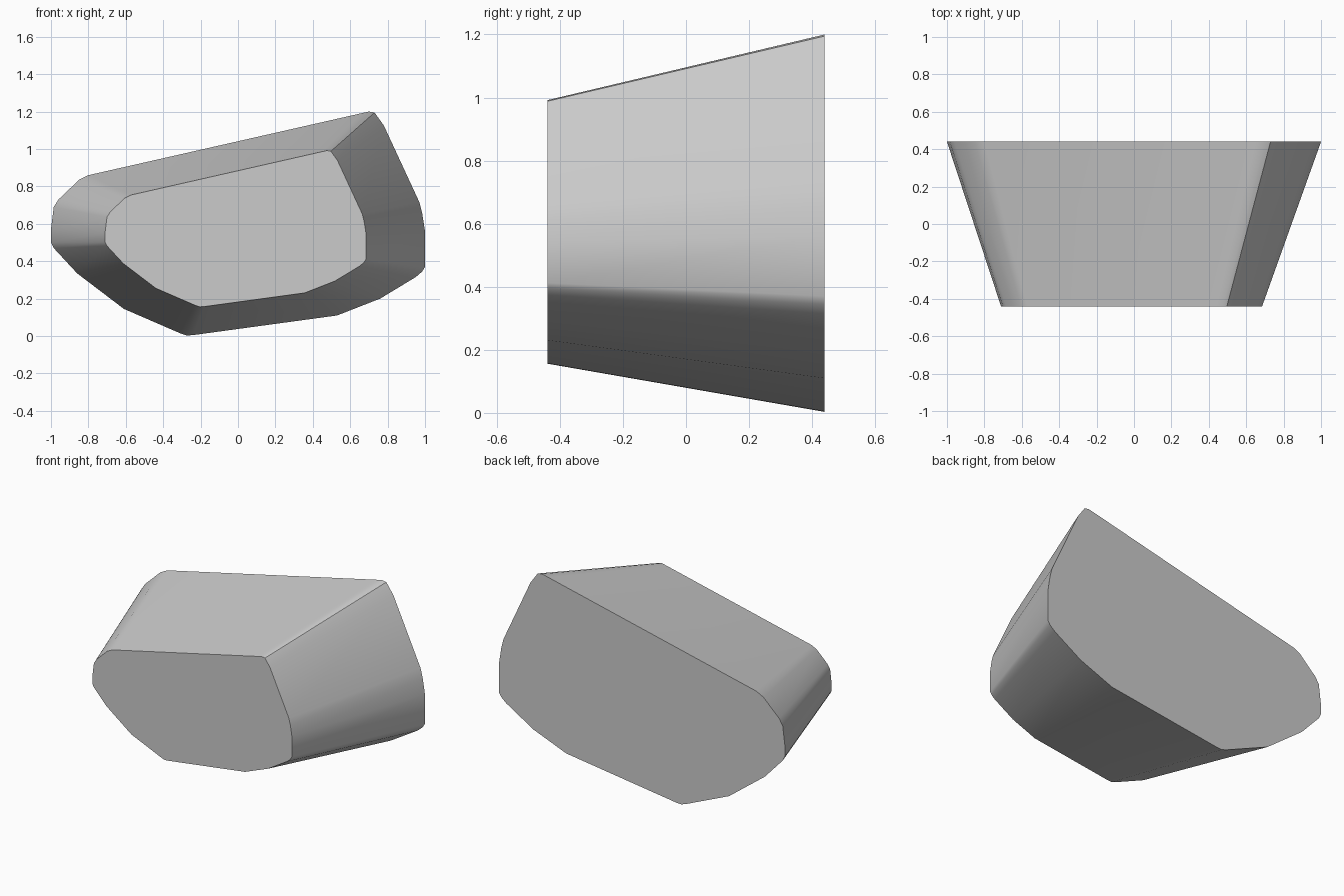
import bpy

if "Cube" in bpy.data.objects:
    bpy.data.objects.remove(bpy.data.objects["Cube"])

# Closed outline of the wide rear end, as (x, z)
OUTLINE = [
    (-1.0, 0.50), (-1.0, 0.57), (-0.985, 0.69), (-0.96, 0.73), (-0.85, 0.835),
    (-0.80, 0.86), (0.655, 1.19), (0.70, 1.20), (0.73, 1.195), (0.78, 1.125),
    (0.97, 0.715), (0.985, 0.655), (1.0, 0.56), (1.0, 0.37), (0.985, 0.345),
    (0.95, 0.315), (0.76, 0.20), (0.53, 0.11), (-0.24, 0.005), (-0.275, 0.003),
    (-0.31, 0.015), (-0.61, 0.145), (-0.86, 0.335), (-0.985, 0.47),
]
HALF_DEPTH = 0.44
TAPER = 0.698           # front end relative to the rear end
SHIFT_X, SHIFT_Z = -0.013, 0.154


def ring(y, scale, dx, dz):
    return [(x * scale + dx, y, z * scale + dz) for x, z in OUTLINE]


# Tapered block: rear ring, front ring, two caps and the band of sides
n = len(OUTLINE)
verts = ring(HALF_DEPTH, 1, 0, 0) + ring(-HALF_DEPTH, TAPER, SHIFT_X, SHIFT_Z)
faces = [tuple(reversed(range(n))), tuple(range(n, 2 * n))]
faces += [(i, (i + 1) % n, n + (i + 1) % n, n + i) for i in range(n)]
mesh = bpy.data.meshes.new("tapered_block")
mesh.from_pydata(verts, [], faces)

# Outward normals
import bmesh
bm = bmesh.new()
bm.from_mesh(mesh)
bmesh.ops.recalc_face_normals(bm, faces=bm.faces)
bm.to_mesh(mesh)
bm.free()

block = bpy.data.objects.new("tapered_block", mesh)
bpy.context.collection.objects.link(block)

grey = bpy.data.materials.new("plain_grey")
grey.diffuse_color = (0.6, 0.6, 0.6, 1)
grey.use_nodes = True
grey.node_tree.nodes["Principled BSDF"].inputs["Base Color"].default_value = grey.diffuse_color
mesh.materials.append(grey)

# Soft sides, crisp end rims
bpy.context.view_layer.objects.active = block
block.select_set(True)
bpy.ops.object.shade_smooth_by_angle(angle=0.52)
